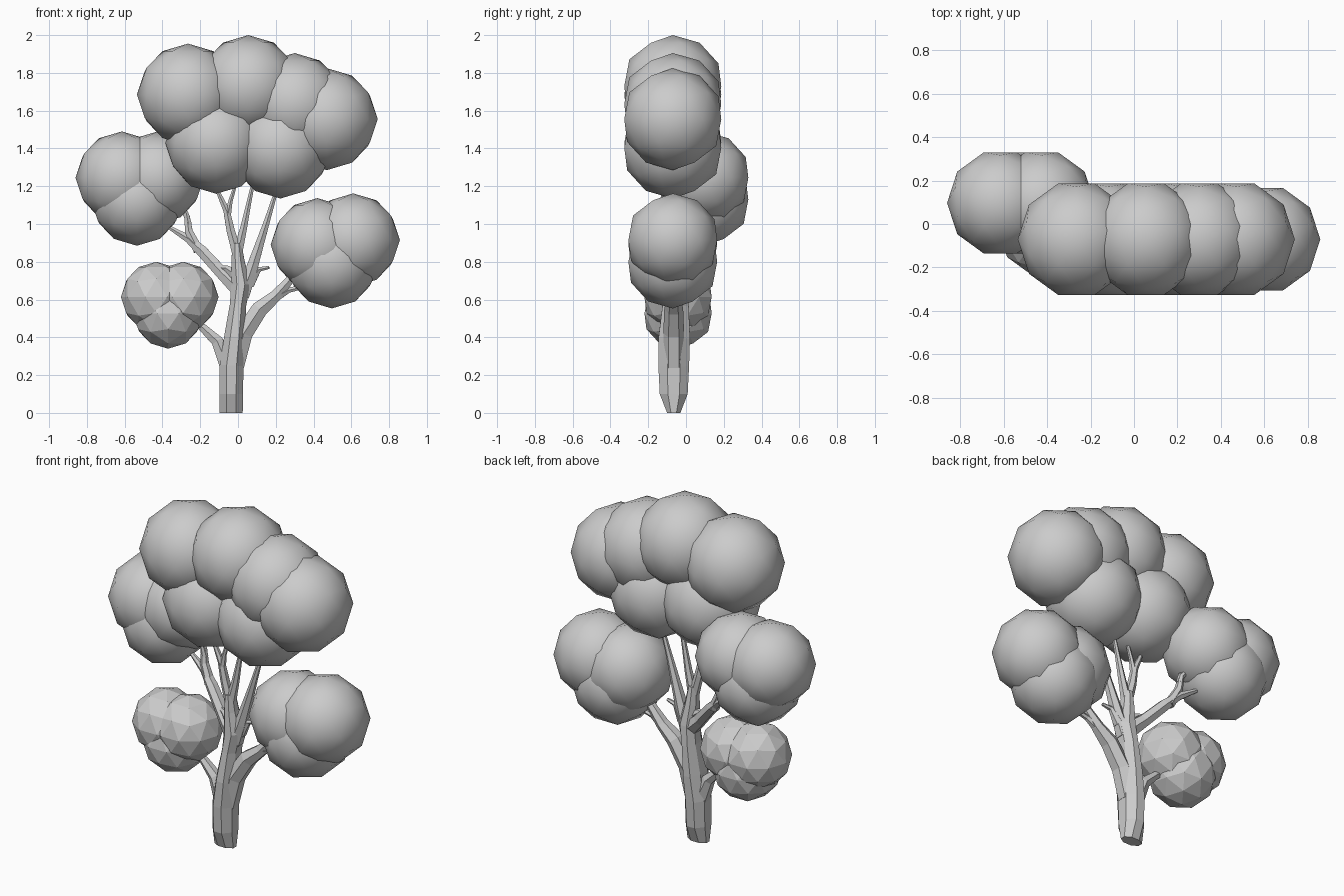
import bpy, bmesh, math
from mathutils import Matrix, Vector


def ball(name, x, y, z, r, smooth=True):
    """Low-poly leaf ball."""
    me = bpy.data.meshes.new(name)
    bm = bmesh.new()
    bmesh.ops.create_icosphere(bm, subdivisions=2, radius=r,
                               matrix=Matrix.Rotation(math.pi / 2, 4, 'Z'))
    for f in bm.faces:
        f.smooth = smooth
    bm.to_mesh(me)
    bm.free()
    ob = bpy.data.objects.new(name, me)
    ob.location = (x, y, z)
    bpy.context.collection.objects.link(ob)


def limb(name, points, sides=6):
    """Tapered faceted tube; each point is x, y, z, radius and optional depth radius."""
    bm = bmesh.new()
    pos = [Vector(p[:3]) for p in points]
    rings = []
    for i, p in enumerate(points):
        t = (pos[min(i + 1, len(pos) - 1)] - pos[max(i - 1, 0)]).normalized()
        if p[2] == 0:
            t = Vector((0, 0, 1))
        u = Vector((0, 1, 0)).cross(t).normalized()
        v = t.cross(u)
        ring = []
        for k in range(sides):
            a = 2 * math.pi * (k + 0.5) / sides
            ring.append(bm.verts.new(pos[i] + u * p[3] * math.cos(a) + v * p[-1] * math.sin(a)))
        rings.append(ring)
    for a, b in zip(rings, rings[1:]):
        for k in range(sides):
            n = (k + 1) % sides
            bm.faces.new((a[k], a[n], b[n], b[k]))
    bm.faces.new(rings[0][::-1])
    bm.faces.new(rings[-1])
    bmesh.ops.recalc_face_normals(bm, faces=bm.faces)
    me = bpy.data.meshes.new(name)
    bm.to_mesh(me)
    bm.free()
    bpy.context.collection.objects.link(bpy.data.objects.new(name, me))


# Leaf clusters: y, radius, smooth, ball centres (x, z)
clusters = {
    "crown_leaves": (-0.07, 0.27, True, [(-0.265, 1.685), (0.055, 1.73), (0.30, 1.635),
                                         (0.47, 1.555), (-0.115, 1.43), (0.225, 1.405)]),
    "left_leaves": (0.097, 0.245, True, [(-0.615, 1.245), (-0.425, 1.245), (-0.535, 1.13)]),
    "right_leaves": (-0.07, 0.247, True, [(0.42, 0.89), (0.61, 0.915), (0.497, 0.80)]),
    "small_leaves": (-0.042, 0.187, False, [(-0.433, 0.613), (-0.29, 0.613), (-0.37, 0.527)]),
}
for name, (y, r, smooth, centres) in clusters.items():
    for i, (x, z) in enumerate(centres):
        ball(f"{name}_{i + 1}", x, y, z, r, smooth)

# Trunk, rounded at the foot
limb("trunk", [(-0.036, -0.065, 0, 0.066, 0.038), (-0.036, -0.065, 0.1, 0.068, 0.08),
               (-0.034, -0.065, 0.25, 0.068, 0.088), (-0.018, -0.062, 0.4, 0.06, 0.09),
               (0.0, -0.055, 0.57, 0.047, 0.075), (0.015, -0.055, 0.68, 0.055, 0.065),
               (0.0, -0.06, 0.8, 0.038, 0.05), (-0.006, -0.065, 0.9, 0.026, 0.036)], 8)

# Main branches
limb("low_left_branch", [(-0.05, -0.06, 0.24, 0.05), (-0.11, -0.055, 0.38, 0.036),
                         (-0.185, -0.05, 0.45, 0.025), (-0.32, -0.045, 0.55, 0.012)])
limb("low_right_branch", [(-0.015, -0.065, 0.25, 0.055), (0.03, -0.065, 0.42, 0.055),
                          (0.115, -0.065, 0.55, 0.05), (0.2, -0.065, 0.62, 0.036),
                          (0.28, -0.07, 0.71, 0.025), (0.38, -0.07, 0.8, 0.012)])
limb("low_right_twig", [(0.17, -0.065, 0.6, 0.035), (0.27, -0.07, 0.65, 0.016),
                        (0.4, -0.07, 0.68, 0.01)])
limb("upper_left_branch", [(0.01, -0.055, 0.65, 0.05), (-0.08, -0.02, 0.735, 0.038),
                           (-0.19, 0.03, 0.855, 0.034), (-0.26, 0.06, 0.92, 0.024),
                           (-0.36, 0.085, 0.98, 0.012), (-0.45, 0.1, 1.06, 0.01)])
limb("upper_left_twig", [(-0.21, 0.04, 0.86, 0.03), (-0.26, 0.06, 0.96, 0.024),
                         (-0.27, 0.07, 1.04, 0.017), (-0.34, 0.09, 1.13, 0.01)])
limb("upper_left_short_twig", [(-0.262, 0.065, 1.0, 0.02), (-0.275, 0.06, 1.06, 0.013),
                               (-0.31, 0.05, 1.09, 0.008)])
limb("short_side_twig", [(-0.01, -0.055, 0.73, 0.035), (-0.06, -0.04, 0.765, 0.018),
                         (-0.12, -0.01, 0.77, 0.01)])
limb("upper_right_branch", [(0.02, -0.055, 0.62, 0.045), (0.065, -0.06, 0.74, 0.037),
                            (0.11, -0.065, 0.88, 0.027), (0.155, -0.07, 1.02, 0.018),
                            (0.21, -0.07, 1.2, 0.01)])
limb("right_twig", [(0.06, -0.055, 0.68, 0.03), (0.11, -0.06, 0.76, 0.016),
                    (0.165, -0.065, 0.77, 0.009)])

# Forked top branches reaching into the crown
limb("top_left_branch", [(-0.004, -0.065, 0.84, 0.03), (-0.04, -0.065, 0.97, 0.025),
                         (-0.06, -0.068, 1.07, 0.02), (-0.115, -0.07, 1.19, 0.01)])
limb("top_left_twig", [(-0.055, -0.068, 1.04, 0.02), (-0.04, -0.07, 1.12, 0.013),
                       (-0.01, -0.07, 1.22, 0.009)])
limb("top_right_branch", [(-0.004, -0.065, 0.84, 0.03), (0.03, -0.065, 0.98, 0.021),
                          (0.055, -0.068, 1.1, 0.015), (0.085, -0.07, 1.24, 0.01)])
